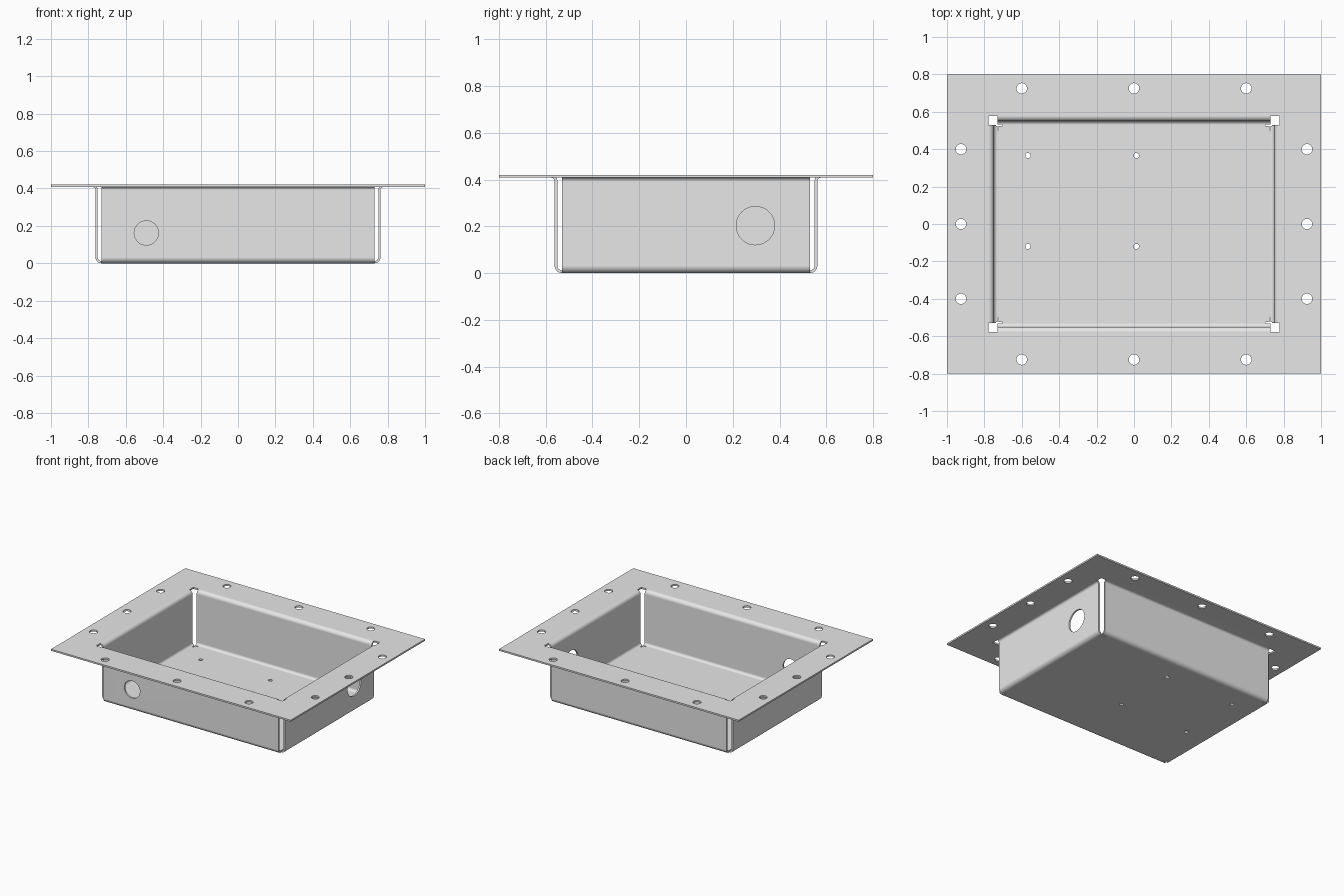
import bpy, bmesh
from math import sin, cos, pi
from mathutils import Matrix, Vector

if "Cube" in bpy.data.objects:
    bpy.data.objects.remove(bpy.data.objects["Cube"])

THICK = 0.012
TOP = 0.42
BASE = (0.73, 0.53)      # half size of the flat floor
FLANGE = (1.0, 0.8)      # half size of the mounting flange
R_LOW, R_HIGH = 0.032, 0.016
STEPS = 8

steel = bpy.data.materials.new("sheet_steel_grey")
steel.use_nodes = True
colour = (0.8, 0.8, 0.8, 1)
steel.diffuse_color = colour
steel.node_tree.nodes["Principled BSDF"].inputs["Base Color"].default_value = colour

# Outer bend profile: (distance out from floor edge, height)
under = TOP - THICK
profile = [(R_LOW * sin(a), R_LOW * (1 - cos(a)))
           for a in (pi / 2 * i / STEPS for i in range(STEPS + 1))]
profile += [(R_LOW + R_HIGH * (1 - cos(a)), under - R_HIGH * (1 - sin(a)))
            for a in (pi / 2 * i / STEPS for i in range(STEPS + 1))]
reach = R_LOW + R_HIGH

# Folded sheet: floor, four walls and flange as one surface
bm = bmesh.new()
bm.faces.new([bm.verts.new((sx * BASE[0], sy * BASE[1], 0))
              for sx, sy in ((-1, -1), (1, -1), (1, 1), (-1, 1))])
for axis in (0, 1):
    other = 1 - axis
    for sign in (-1, 1):
        def point(out, along, z):
            p = [0, 0, z]
            p[axis], p[other] = sign * out, along
            return bm.verts.new(p)
        half = BASE[other]
        rows = [[point(BASE[axis] + d, s * half, z) for s in (-1, 1)] for d, z in profile]
        for (a, b), (c, d) in zip(rows, rows[1:]):
            bm.faces.new((a, b, d, c))
        inner = BASE[axis] + reach
        corner = half + reach
        far = FLANGE[other]
        bm.faces.new([point(FLANGE[axis], -far, under), point(FLANGE[axis], far, under),
                      point(inner, corner, under), point(inner, half, under),
                      point(inner, -half, under), point(inner, -corner, under)])
bmesh.ops.remove_doubles(bm, verts=bm.verts, dist=0.0001)
bmesh.ops.recalc_face_normals(bm, faces=bm.faces)
bm.faces.ensure_lookup_table()
floor = min(bm.faces, key=lambda f: f.calc_center_median().z)
if floor.normal.z < 0:
    bmesh.ops.reverse_faces(bm, faces=bm.faces)
mesh = bpy.data.meshes.new("folded_tray")
bm.to_mesh(mesh)
bm.free()
mesh.materials.append(steel)
tray = bpy.data.objects.new("folded_tray", mesh)
bpy.context.collection.objects.link(tray)

# Cutter for all holes and corner relief slits
cut = bmesh.new()


def hole(x, y, z, radius, axis="Z", depth=0.1):
    turn = {"X": Matrix.Rotation(pi / 2, 4, "Y"), "Y": Matrix.Rotation(pi / 2, 4, "X"),
            "Z": Matrix.Identity(4)}[axis]
    bmesh.ops.create_cone(cut, cap_ends=True, segments=40, radius1=radius, radius2=radius,
                          depth=depth, matrix=Matrix.Translation((x, y, z)) @ turn)


def slit(x, y, sx, sy):
    bmesh.ops.create_cube(cut, size=1, matrix=Matrix.Translation((x, y, 0))
                          @ Matrix.Diagonal((sx, sy, 0.06, 1)))


for s in (-1, 1):
    for x in (-0.6, 0, 0.6):
        hole(x, s * 0.725, TOP, 0.028)
    for y in (-0.4, 0, 0.4):
        hole(s * 0.925, y, TOP, 0.028)
    for t in (-1, 1):
        slit(s * (BASE[0] - 0.01), t * (BASE[1] - 0.002), 0.036, 0.006)
        slit(s * (BASE[0] - 0.002), t * (BASE[1] - 0.012), 0.006, 0.03)
for x in (-0.567, 0.013):
    for y in (-0.12, 0.366):
        hole(x, y, 0, 0.014)
# Cable entries in the front and side walls
hole(-0.49, -BASE[1] - R_LOW, 0.162, 0.065, "Y")
hole(BASE[0] + R_LOW, 0.297, 0.203, 0.082, "X")

cut_mesh = bpy.data.meshes.new("hole_cutter")
cut.to_mesh(cut_mesh)
cut.free()
cutter = bpy.data.objects.new("hole_cutter", cut_mesh)
cutter.hide_render = True
bpy.context.collection.objects.link(cutter)

# Give the sheet its thickness, then cut it
bpy.ops.object.select_all(action="DESELECT")
tray.select_set(True)
bpy.context.view_layer.objects.active = tray
solid = tray.modifiers.new("thickness", "SOLIDIFY")
solid.thickness = THICK
solid.offset = 1
solid.use_even_offset = True
bpy.ops.object.modifier_apply(modifier="thickness")
holes = tray.modifiers.new("holes", "BOOLEAN")
holes.operation = "DIFFERENCE"
holes.solver = "EXACT"
holes.use_self = True
holes.object = cutter
bpy.ops.object.modifier_apply(modifier="holes")
bpy.data.objects.remove(cutter)

# Smooth bends, flat panels
bpy.ops.object.shade_smooth_by_angle(angle=pi / 6)
weighted = tray.modifiers.new("flat_panels", "WEIGHTED_NORMAL")
weighted.keep_sharp = True
